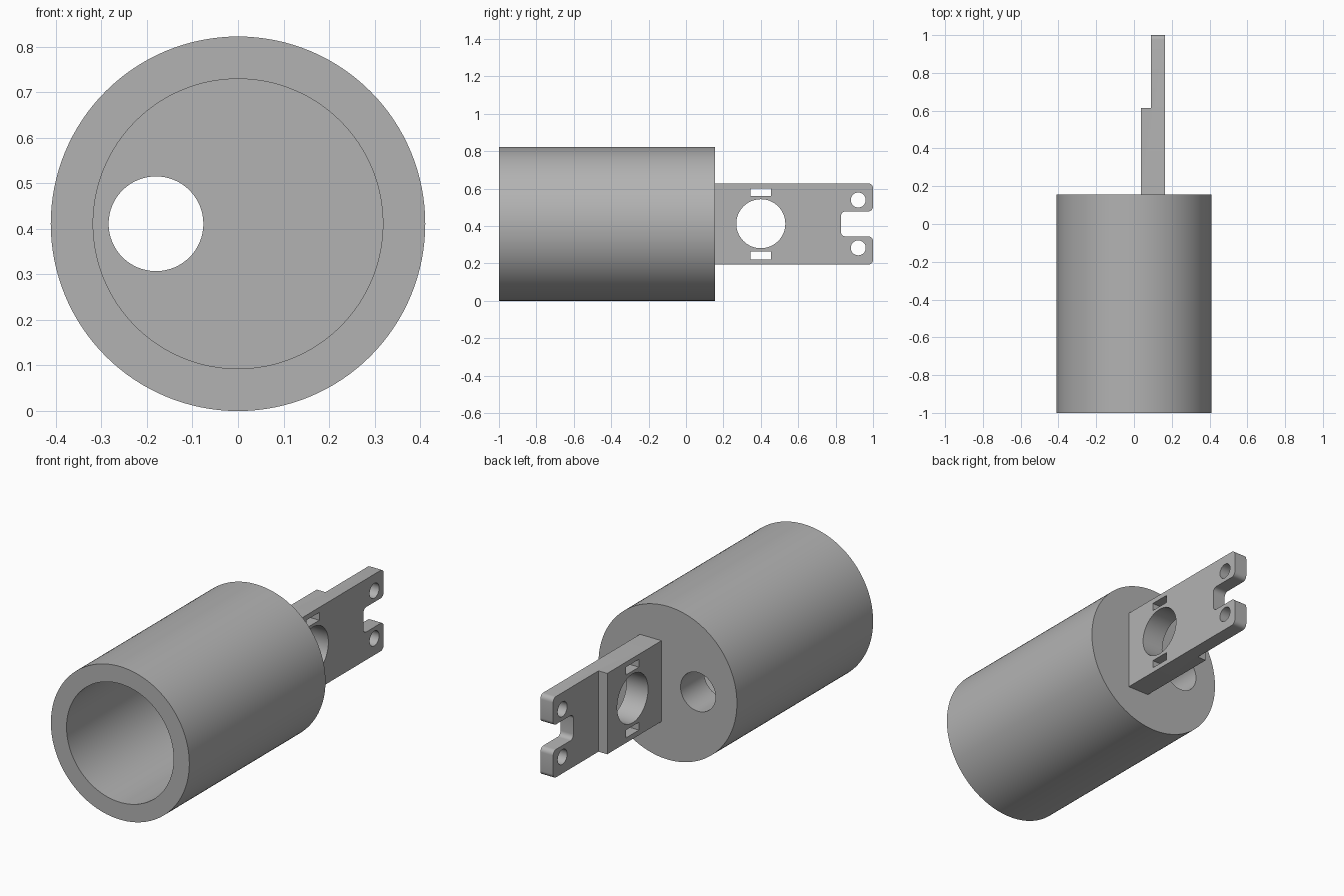
import bpy
import bmesh
import math
from mathutils import Vector

cube = bpy.data.objects.get("Cube")
if cube:
    bpy.data.objects.remove(cube, do_unlink=True)

ZC = 0.411          # height of the tube axis
BACK = 0.155        # rear face of the tube
FLOOR = 0.2         # thickness of the tube's rear wall

grey = bpy.data.materials.new("plain grey")
grey.use_nodes = True
grey.diffuse_color = (0.45, 0.45, 0.45, 1)
grey.node_tree.nodes["Principled BSDF"].inputs["Base Color"].default_value = (0.45, 0.45, 0.45, 1)


def extrude(name, points, direction):
    """Solid from a closed outline of 3D points, swept along a direction."""
    bm = bmesh.new()
    face = bm.faces.new([bm.verts.new(p) for p in points])
    swept = bmesh.ops.extrude_face_region(bm, geom=[face])["geom"]
    bmesh.ops.translate(bm, vec=direction, verts=[v for v in swept if isinstance(v, bmesh.types.BMVert)])
    bmesh.ops.recalc_face_normals(bm, faces=bm.faces)
    mesh = bpy.data.meshes.new(name)
    bm.to_mesh(mesh)
    bm.free()
    mesh.materials.append(grey)
    obj = bpy.data.objects.new(name, mesh)
    bpy.context.collection.objects.link(obj)
    return obj


def circle(a, b, radius, count):
    turn = math.tau / count
    return [(a + radius * math.cos(i * turn), b + radius * math.sin(i * turn)) for i in range(count)]


def rod_y(name, x, radius, y0, y1, count):
    pts = [(px, y0, pz) for px, pz in circle(x, ZC, radius, count)]
    return extrude(name, pts, (0, y1 - y0, 0))


def slab_x(name, outline, x0, x1):
    return extrude(name, [(x0, y, z) for y, z in outline], (x1 - x0, 0, 0))


def rectangle(y0, y1, z0, z1):
    return [(y0, z0), (y1, z0), (y1, z1), (y0, z1)]


def rounded(corners, steps=6):
    """Outline whose corners (y, z, radius) are right angles, rounded off."""
    out = []
    for i, (y, z, r) in enumerate(corners):
        here = Vector((y, z))
        if r == 0:
            out.append(here)
            continue
        to_prev = (Vector(corners[i - 1][:2]) - here).normalized() * r
        to_next = (Vector(corners[(i + 1) % len(corners)][:2]) - here).normalized() * r
        centre = here + to_prev + to_next
        for s in range(steps + 1):
            a = math.pi / 2 * s / steps
            out.append(centre - to_next * math.cos(a) - to_prev * math.sin(a))
    return out


def cut(target, cutters):
    for cutter in cutters:
        cutter.hide_render = True
        mod = target.modifiers.new("cut", 'BOOLEAN')
        mod.operation = 'DIFFERENCE'
        mod.solver = 'EXACT'
        mod.object = cutter
        bpy.context.view_layer.objects.active = target
        bpy.ops.object.modifier_apply(modifier=mod.name)
        bpy.data.objects.remove(cutter, do_unlink=True)


def smooth(obj):
    bpy.ops.object.select_all(action='DESELECT')
    obj.select_set(True)
    bpy.context.view_layer.objects.active = obj
    bpy.ops.object.shade_smooth_by_angle(angle=math.radians(30))


# Tube: open at the front, closed at the rear apart from one off-centre hole
tube = rod_y("tube_housing", 0, 0.411, -1, BACK, 128)
cut(tube, [
    rod_y("bore_cutter", 0, 0.318, -1.1, BACK - FLOOR, 128),
    rod_y("cable_hole_cutter", -0.18, 0.104, BACK - FLOOR - 0.1, BACK + 0.1, 64),
])
smooth(tube)

# Mounting plate: forked outline, mirrored about the tube axis
HALF, SLOT, R = 0.217, 0.067, 0.025
lower = [(BACK - 0.01, -HALF, 0), (1, -HALF, R), (1, -SLOT, R), (0.828, -SLOT, R)]
upper = [(y, -z, r) for y, z, r in reversed(lower)]
outline = rounded([(y, ZC + z, r) for y, z, r in lower + upper])
plate = slab_x("mounting_plate", outline, 0.037, 0.165)

# Step, large window, and mirrored slots and screw holes
cutters = [
    slab_x("step_cutter", rectangle(0.615, 1.1, 0, 1), -0.1, 0.089),
    slab_x("window_cutter", circle(0.4, ZC + 0.001, 0.131, 64), -0.1, 0.3),
]
for side in (-1, 1):
    slot_z = ZC + side * 0.169
    cutters.append(slab_x("slot_cutter", rectangle(0.346, 0.454, slot_z - 0.021, slot_z + 0.021), -0.1, 0.3))
    cutters.append(slab_x("screw_hole_cutter", circle(0.921, ZC + side * 0.128, 0.04, 32), -0.1, 0.3))
cut(plate, cutters)
smooth(plate)
